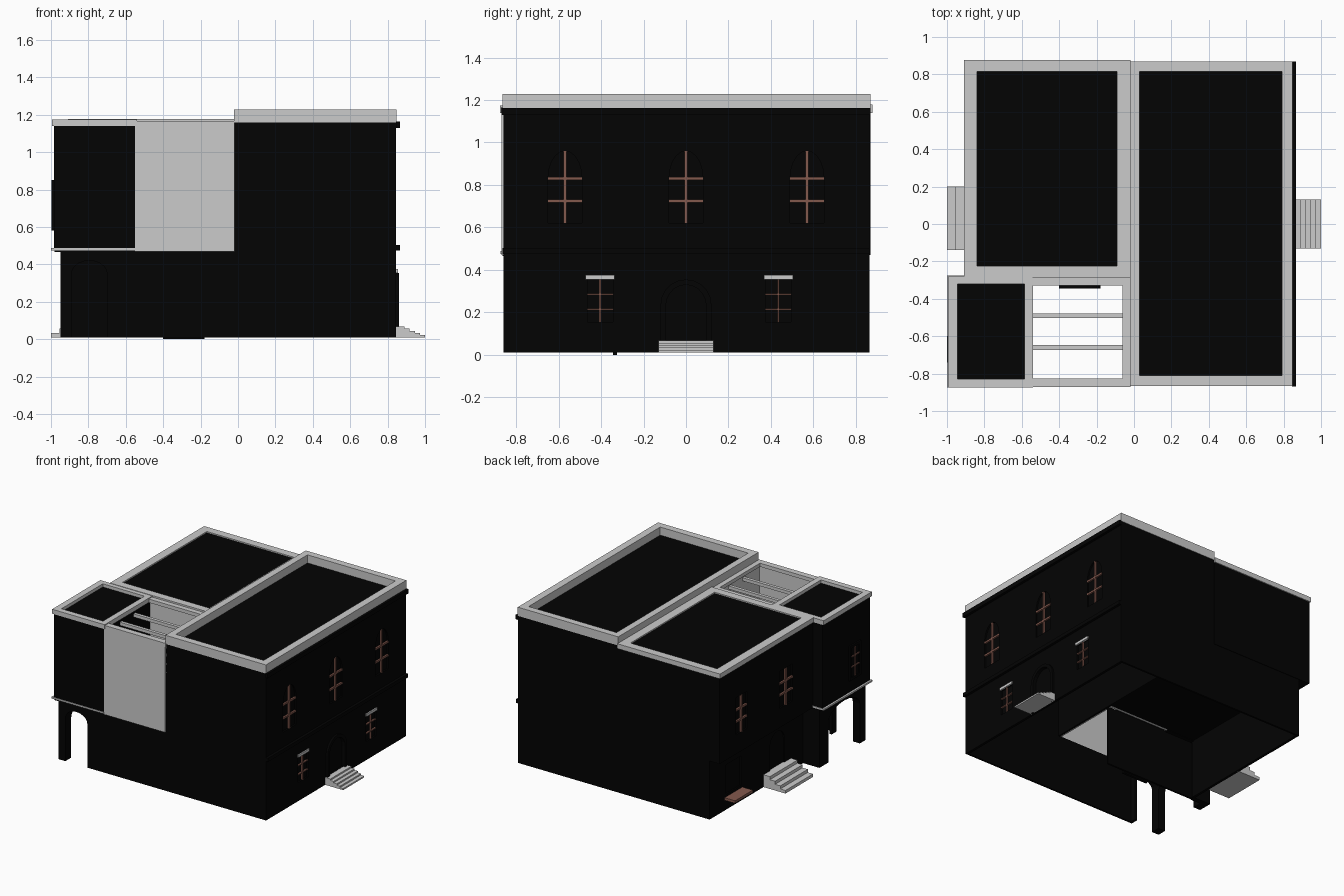
import bpy, bmesh, math

if "Cube" in bpy.data.objects:
    bpy.data.objects.remove(bpy.data.objects["Cube"])


def material(name, rgb):
    m = bpy.data.materials.new(name)
    m.diffuse_color = (*rgb, 1)
    m.use_nodes = True
    m.node_tree.nodes["Principled BSDF"].inputs["Base Color"].default_value = m.diffuse_color
    return m


DARK = material("dark_wall", (0.001, 0.001, 0.001))
BROWN = material("brown_wood", (0.23, 0.10, 0.075))


def finish(name, bm, mat):
    bmesh.ops.recalc_face_normals(bm, faces=bm.faces)
    me = bpy.data.meshes.new(name)
    bm.to_mesh(me)
    bm.free()
    ob = bpy.data.objects.new(name, me)
    bpy.context.collection.objects.link(ob)
    if mat:
        me.materials.append(mat)
    return ob


def box(name, x0, x1, y0, y1, z0, z1, mat=None):
    bm = bmesh.new()
    bmesh.ops.create_cube(bm, size=1)
    for v in bm.verts:
        v.co = ((x0 + x1) / 2 + v.co.x * (x1 - x0),
                (y0 + y1) / 2 + v.co.y * (y1 - y0),
                (z0 + z1) / 2 + v.co.z * (z1 - z0))
    return finish(name, bm, mat)


def prism(name, pts, axis, a, b, mat=None):
    """Extrude a (u, z) profile from a to b along the x or y axis."""
    bm = bmesh.new()
    at = (lambda u, z, d: (d, u, z)) if axis == "x" else (lambda u, z, d: (u, d, z))
    f = bm.faces.new([bm.verts.new(at(u, z, a)) for u, z in pts])
    for v in bmesh.ops.extrude_face_region(bm, geom=[f])["geom"]:
        if isinstance(v, bmesh.types.BMVert):
            v.co["xy".index(axis)] = b
    return finish(name, bm, mat)


def arch(c, w, z0, z1, rise, n=10):
    pts = [(c - w / 2, z0), (c + w / 2, z0)]
    for i in range(n + 1):
        t = math.pi * i / n
        pts.append((c + w / 2 * math.cos(t), z1 - rise + rise * math.sin(t)))
    return pts


def cut(ob, *cutters):
    for c in cutters:
        c.hide_render = True
        m = ob.modifiers.new("cut", "BOOLEAN")
        m.operation, m.solver, m.object = "DIFFERENCE", "EXACT", c
    dg = bpy.context.evaluated_depsgraph_get()
    me = bpy.data.meshes.new_from_object(ob.evaluated_get(dg))
    ob.modifiers.clear()
    ob.data = me
    for c in cutters:
        bpy.data.objects.remove(c)
    return ob


def ring(name, x0, x1, y0, y1, z0, z1, ix0, ix1, iy0, iy1, mat=None):
    return cut(box(name, x0, x1, y0, y1, z0, z1, mat),
               box("cutter", ix0, ix1, iy0, iy1, z0 - .1, z1 + .1))


def bars(name, x0, x1, c, w, z0, z1, rows, t=.007):
    box(name + "_mullion", x0, x1, c - t, c + t, z0, z1, BROWN)
    for i, z in enumerate(rows):
        box(f"{name}_bar_{i}", x0, x1, c - w / 2, c + w / 2, z - t, z + t, BROWN)


# right wing: hollow shell, open below, with recessed windows
R = .845
UP, LOW = (-.57, 0, .57), (-.405, .435)
cutters = [box("c", -.005, .825, -.845, .85, -.1, 1.15),
           box("c", -.1, .1, -.845, .85, -.1, .465)]
cutters += [prism("c", arch(y, .16, .62, .96, .13), "x", .833, .9) for y in UP]
cutters += [box("c", .833, .9, y - .06, y + .06, .155, .355) for y in LOW]
cutters += [prism("c", arch(0, .19, .07, .33, .1), "x", .833, .9)]
cut(box("right_wing", -.02, R, -.86, .865, .01, 1.165, DARK), *cutters)
ring("right_parapet", -.022, R + .002, -.865, .868, 1.16, 1.228, .03, .79, -.81, .815)

# right facade trim
box("right_cornice", R, .865, -.87, .87, 1.13, 1.163, DARK)
box("right_string_course", R, .865, -.865, .865, .475, .503, DARK)
for i, y in enumerate(UP):
    bars(f"upper_window_{i}", .832, .846, y, .16, .62, .96, (.725, .83))
for i, y in enumerate(LOW):
    bars(f"lower_window_{i}", .832, .846, y, .12, .155, .355, (.215, .285), .004)
    box(f"lower_window_lintel_{i}", .84, .855, y - .068, y + .068, .355, .375)
cut(prism("right_door_surround", arch(0, .24, .01, .355, .12), "x", .84, .86, DARK),
    prism("c", arch(0, .19, -.1, .33, .1), "x", .8, .9))
for i in range(5):
    box(f"right_step_{i}", .84, .89 + .0275 * i, -.13, .13, .01, .068 - .0115 * i)

# left wing: upper block overhanging an inset ground floor
cut(box("left_wing_upper", -.9, -.02, -.28, .87, .47, 1.15, DARK),
    *[box("c", -.95, -.888, y - w, y + w, .62, .91) for y, w in ((.6, .065), (.05, .08))])
ring("left_parapet", -.908, -.018, -.285, .878, 1.14, 1.178, -.84, -.09, -.225, .815)
box("left_roof", -.845, -.085, -.23, .82, 1.13, 1.168, DARK)
cut(box("left_ground_floor_wall", -.81, -.79, -.3, .865, .01, .475, DARK),
    box("c", -.9, -.8, .48, .66, .13, .36),
    prism("c", arch(.03, .18, .1, .38, .09), "x", -.9, -.8))
box("left_back_wall", -.81, 0, .85, .865, .01, .475, DARK)
box("left_court_wall", -.81, -.02, -.325, -.31, .01, .475, DARK)
for i, (y, w) in enumerate(((.6, .13), (.05, .16))):
    bars(f"left_window_{i}", -.902, -.887, y, w, .62, .91, (.72, .81))
box("left_window_sill", -.9, -.805, .46, .68, .09, .11, BROWN)
for i in range(4):
    box(f"left_step_{i}", -1 + .045 * i, -.8, -.14, .2, .01, .034 + .024 * i)

# front-left tower on an arcaded porch
box("tower", -.985, -.55, -.868, -.28, .485, 1.14, DARK)
box("tower_floor_band", -1, -.55, -.873, -.275, .475, .488)
box("tower_underside", -.98, -.55, -.865, -.28, .465, .476, DARK)
ring("tower_parapet", -.994, -.54, -.875, -.28, 1.14, 1.175, -.945, -.585, -.83, -.32)
box("tower_roof", -.95, -.58, -.835, -.315, 1.13, 1.15, DARK)
cut(box("tower_window_frame", -.997, -.98, -.74, -.6, .58, .85, DARK),
    box("c", -1.1, -.989, -.72, -.62, .6, .83))
bars("tower_window", -.995, -.986, -.67, .1, .6, .83, (.68, .76), .005)
cut(box("porch_front_arch", -.95, -.68, -.86, -.8, .01, .47, DARK),
    prism("c", arch(-.795, .19, -.1, .42, .07), "y", -1, -.7))
cut(box("porch_side_arch", -.95, -.89, -.86, -.31, .01, .47, DARK),
    prism("c", arch(-.595, .39, -.1, .42, .1), "x", -1, -.8))
box("porch_back_wall", -.95, -.8, -.33, -.29, .01, .47, DARK)

# open courtyard: base wall, grey screen wall, linings and cross beams
box("front_base_wall", -.69, 0, -.86, -.845, .01, .47, DARK)
box("courtyard_front_wall", -.55, -.02, -.87, -.855, .47, 1.16)
box("courtyard_back_wall", -.55, -.02, -.3, -.28, .47, 1.16)
box("courtyard_right_wall", -.035, -.018, -.86, -.3, .47, 1.16)
ring("courtyard_coping", -.555, -.018, -.872, -.29, 1.14, 1.168, -.54, -.062, -.825, -.33)
for i, y in enumerate((-.49, -.66)):
    box(f"courtyard_beam_{i}", -.55, -.03, y - .0125, y + .0125, 1.09, 1.115)
prism("courtyard_door", arch(-.29, .22, 0, .36, .08), "y", -.345, -.325, DARK)
